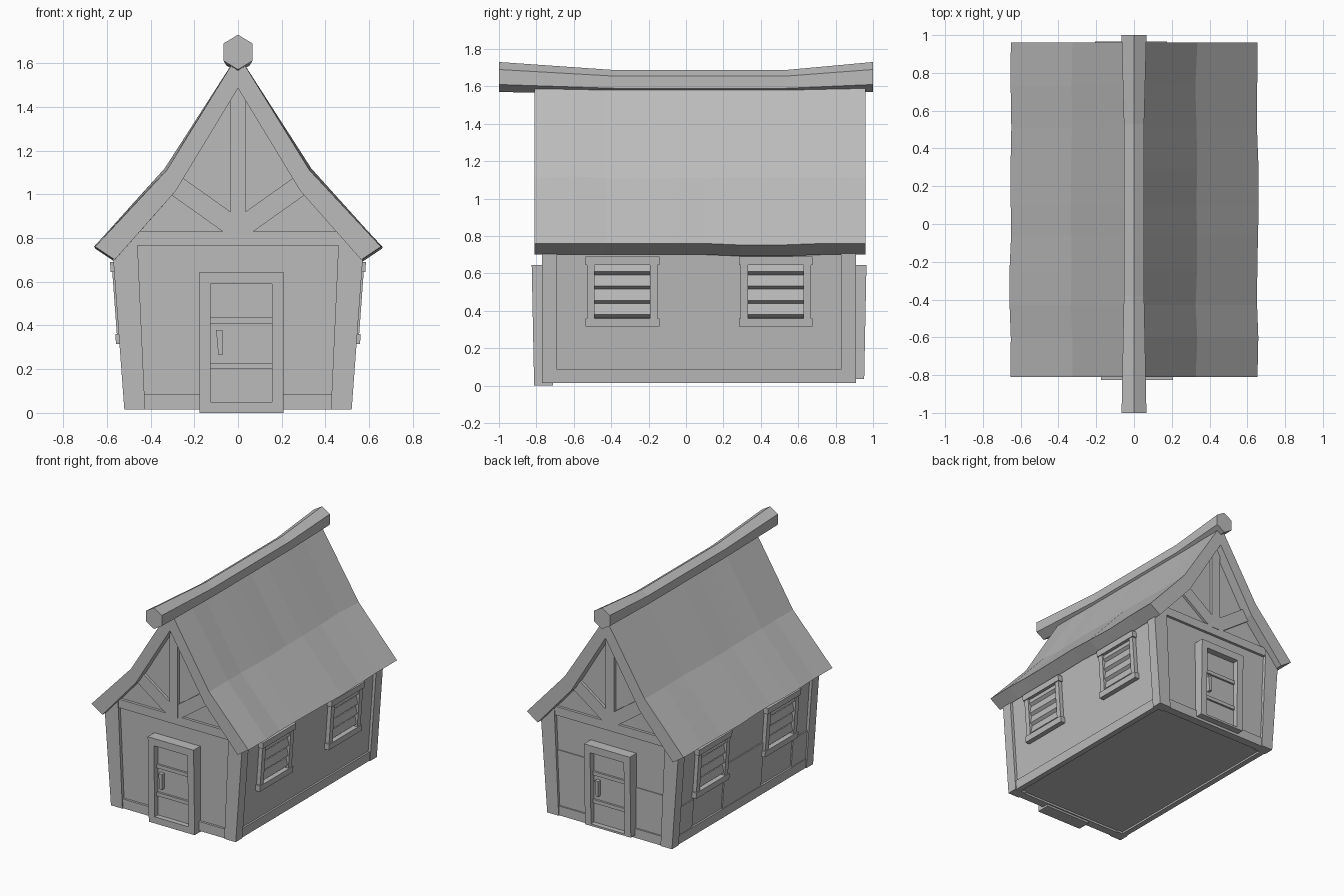
import bpy, bmesh, math, random

random.seed(4)
if "Cube" in bpy.data.objects:
    bpy.data.objects.remove(bpy.data.objects["Cube"])

grey = bpy.data.materials.new("plain grey")
grey.use_nodes = True
grey.diffuse_color = (0.5, 0.5, 0.5, 1)
grey.node_tree.nodes["Principled BSDF"].inputs["Base Color"].default_value = (0.5, 0.5, 0.5, 1)

MID = 0.07  # middle of the house along its length


def loft(name, rings):
    """Skin closed rings of points, capping both ends."""
    bm = bmesh.new()
    rows = [[bm.verts.new(p) for p in ring] for ring in rings]
    n = len(rows[0])
    for a, b in zip(rows, rows[1:]):
        for i in range(n):
            j = (i + 1) % n
            bm.faces.new((a[i], a[j], b[j], b[i]))
    bm.faces.new(rows[0])
    bm.faces.new(rows[-1])
    bmesh.ops.recalc_face_normals(bm, faces=bm.faces)
    mesh = bpy.data.meshes.new(name)
    bm.to_mesh(mesh)
    bm.free()
    mesh.materials.append(grey)
    obj = bpy.data.objects.new(name, mesh)
    bpy.context.collection.objects.link(obj)
    return obj


def rect(x0, x1, z0, z1):
    return [(x0, z0), (x1, z0), (x1, z1), (x0, z1)]


def gable_part(name, pts, y0, y1, end, lean=0):
    """Extrude an x-z outline along y; end=-1 turns it round to the back."""
    def place(x, z, y):
        return (end * x, MID + end * (y - lean * z - MID), z)
    return loft(name, [[place(x, z, y) for x, z in pts] for y in (y0, y1)])


def side_part(name, pts, y0, y1, side):
    """Extrude a (depth, z) outline along y, following the leaning side wall."""
    return loft(name, [[(side * (0.52 + 0.073 * z + d), y, z) for d, z in pts]
                       for y in (y0, y1)])


def mirrored(half):
    return half + [(-x, z) for x, z in reversed(half) if x > 0]


# House body, flaring upward into the gable
body = mirrored([(0, 1.53), (0.29, 1.06), (0.553, 0.76), (0.5, 0.03)])
gable_part("walls", body, -0.745, 0.885, 1)

# Sagging roof with uneven eaves
rings = []
for y in (-0.81, -0.6, -0.43, -0.25, -0.07, 0.1, 0.29, 0.51, 0.73, 0.96):
    ring = []
    for s in (1, -1):
        j, k, m = (random.uniform(-0.006, 0.006) for _ in range(3))
        dip = -0.008 if 0.2 < y < 0.6 else 0
        half = [(0, 1.64), (0.33 + j, 1.115 + k), (0.655 + m, 0.76 + dip),
                (0.565 + m, 0.70 + dip), (0.285, 1.015), (0, 1.485)]
        if s < 0:
            half = half[-2:0:-1]
        ring += [(s * x, y, z) for x, z in half]
    rings.append(ring)
loft("roof", rings)

# Six-sided ridge log, thinner and lower in the middle
rings = []
for y, z, r in ((-1, 1.65, 0.08), (-0.38, 1.622, 0.065), (0.53, 1.622, 0.065), (1, 1.65, 0.08)):
    rings.append([(r * math.sin(a * math.pi / 3) * 0.95, y, z + r * math.cos(a * math.pi / 3))
                  for a in range(6)])
loft("ridge_beam", rings)

for end, word in ((1, "front"), (-1, "back")):
    # Corner posts, sill and tie beam
    for s in (1, -1):
        post = [(s * x, z) for x, z in ((0.425, 0.015), (0.52, 0.015), (0.578, 0.80), (0.462, 0.83))]
        gable_part(word + "_corner_post", post, -0.77, -0.69, end)
        # Diagonal braces
        brace = [(s * x, z) for x, z in ((0.02, 0.91), (0.02, 0.79), (0.07, 0.83), (0.31, 1.0), (0.26, 1.08))]
        gable_part(word + "_brace", brace, -0.765, -0.72, end)
    gable_part(word + "_sill_beam", rect(-0.44, 0.44, 0.015, 0.085), -0.762, -0.70, end)
    gable_part(word + "_tie_beam", rect(-0.47, 0.47, 0.765, 0.83), -0.765, -0.70, end)
    king = [(-0.035, 0.82), (0.035, 0.82), (0.035, 1.46), (0, 1.5), (-0.035, 1.46)]
    gable_part(word + "_king_post", king, -0.768, -0.72, end)

    # Door with frame, leaf, ledges and handle
    low = 0.0 if end > 0 else 0.035
    for name, box in (("door_jamb", rect(-0.175, -0.125, low, 0.645)),
                      ("door_jamb", rect(0.155, 0.207, low, 0.645)),
                      ("door_lintel", rect(-0.125, 0.155, 0.59, 0.645)),
                      ("door_threshold", rect(-0.125, 0.155, low, 0.05))):
        gable_part(word + "_" + name, box, -0.812, -0.71, end, 0.02)
    gable_part(word + "_door_leaf", rect(-0.13, 0.16, 0.04, 0.6), -0.775, -0.73, end)
    for z in (0.20, 0.41):
        gable_part(word + "_door_ledge", rect(-0.125, 0.155, z, z + 0.027), -0.79, -0.77, end)
    handle = [(-0.09, 0.265), (-0.07, 0.265), (-0.07, 0.38), (-0.1, 0.38)]
    gable_part(word + "_door_handle", handle, -0.805, -0.77, end)

# Thin overlapping boards on the back wall
for x0, x1, z in ((-0.45, -0.16, 0.5), (0.18, 0.45, 0.39)):
    gable_part("back_board", rect(x0, x1, 0.08, z), -0.751, -0.74, -1)

for side, word in ((1, "left"), (-1, "right")):
    # Long sills and eave beams between the corner posts
    side_part(word + "_sill_beam", rect(-0.05, -0.008, 0.015, 0.085), -0.70, 0.85, side)
    # Louvred windows
    for c in (-0.34, 0.48):
        for name, half, z0, z1, d in (("header", 0.197, 0.645, 0.69, 0.015),
                                      ("sill", 0.197, 0.315, 0.36, 0.015)):
            side_part(word + "_window_" + name, rect(-0.03, d, z0, z1), c - half, c + half, side)
        for e in (-1, 1):
            side_part(word + "_window_jamb", rect(-0.03, 0.008, 0.35, 0.65),
                      c + e * 0.168 - 0.02, c + e * 0.168 + 0.02, side)
        for i in range(4):
            z = 0.365 + i * 0.077
            slat = [(-0.024, z - 0.005), (0.0, z + 0.014), (-0.016, z + 0.072), (-0.03, z + 0.072)]
            side_part(word + "_window_slat", slat, c - 0.15, c + 0.15, side)

# Thin overlapping boards on one long wall
for y0, y1, z in ((-0.69, -0.52, 0.3), (-0.16, 0.3, 0.42), (0.66, 0.84, 0.3)):
    side_part("right_board", rect(-0.03, -0.013, 0.08, z), y0, y1, -1)
